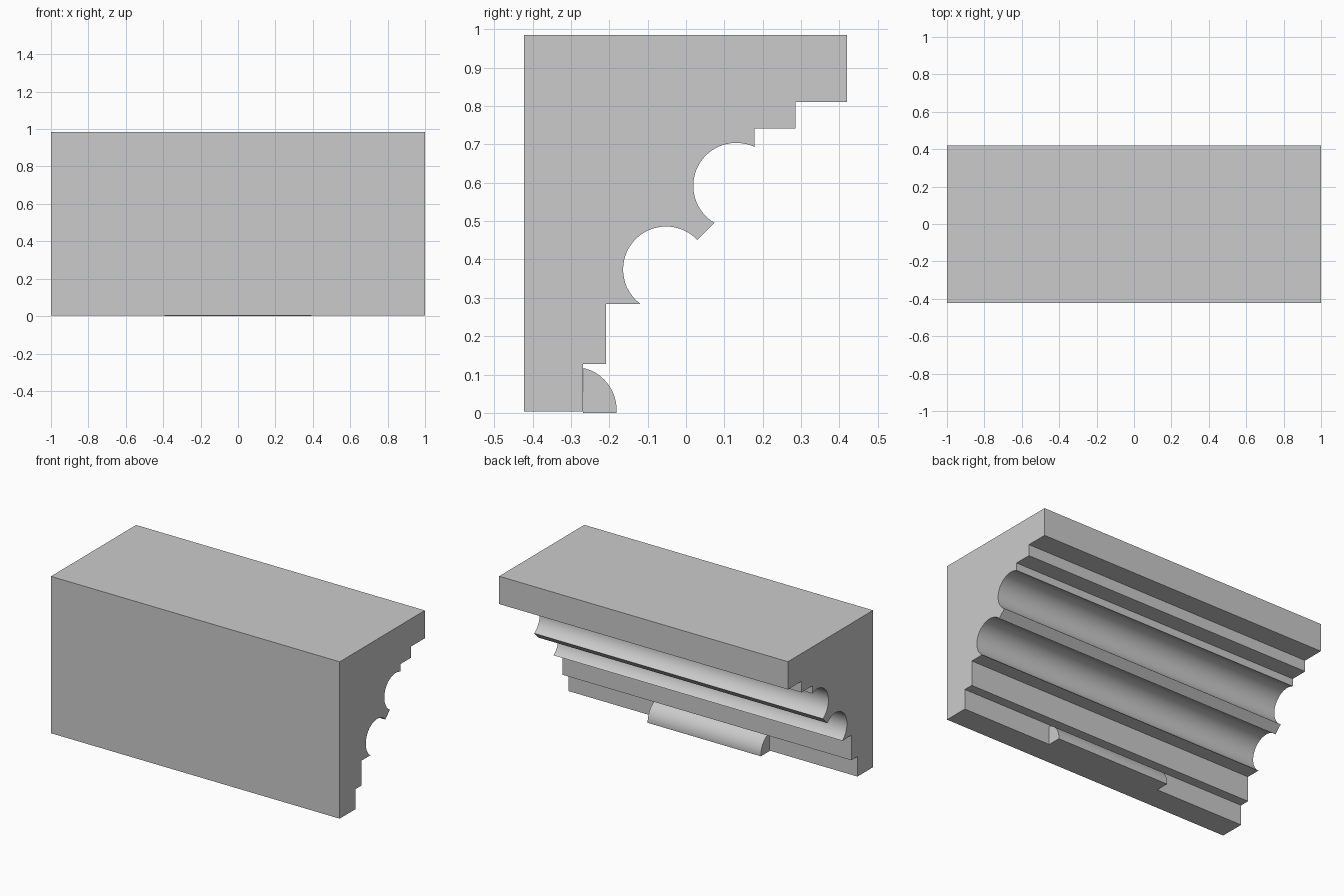
import bpy, bmesh, math

if "Cube" in bpy.data.objects:
    bpy.data.objects.remove(bpy.data.objects["Cube"])


def arc(cy, cz, r, a0, a1, n=32):
    """Points in (y, z) along an arc, angles in degrees."""
    return [(cy + r * math.cos(math.radians(a0 + (a1 - a0) * i / n)),
             cz + r * math.sin(math.radians(a0 + (a1 - a0) * i / n)))
            for i in range(n + 1)]


def extrude_profile(name, profile, half_length):
    """Extrude a closed (y, z) profile symmetrically along x."""
    bm = bmesh.new()
    face = bm.faces.new([bm.verts.new((-half_length, y, z)) for y, z in profile])
    ext = bmesh.ops.extrude_face_region(bm, geom=[face], use_keep_orig=True)
    moved = [g for g in ext["geom"] if isinstance(g, bmesh.types.BMVert)]
    bmesh.ops.translate(bm, verts=moved, vec=(2 * half_length, 0, 0))
    bmesh.ops.recalc_face_normals(bm, faces=bm.faces)
    mesh = bpy.data.meshes.new(name)
    bm.to_mesh(mesh)
    bm.free()
    obj = bpy.data.objects.new(name, mesh)
    bpy.context.collection.objects.link(obj)
    bpy.ops.object.select_all(action='DESELECT')
    obj.select_set(True)
    bpy.context.view_layer.objects.active = obj
    bpy.ops.object.shade_smooth_by_angle(angle=math.radians(25))
    return obj


R = 0.112

# Cornice: stepped moulding with two round coves
cornice = [(-0.422, 0.003), (-0.422, 0.985), (0.42, 0.985), (0.42, 0.811),
           (0.285, 0.811), (0.285, 0.741), (0.178, 0.741)]
cornice += arc(0.131, 0.592, R, 65, 239.5)      # upper cove
cornice += arc(-0.052, 0.374, R, 43.5, 233.5)   # lower cove
cornice += [(-0.208, 0.284), (-0.208, 0.128), (-0.268, 0.128), (-0.268, 0.003)]
extrude_profile("cornice", cornice, 1.0)

# Short rounded bead at the middle of the base
bead = [(-0.268, 0.0)] + arc(-0.293, 0.008, R, -4, 77, 20)
extrude_profile("base_bead", bead, 0.392)
